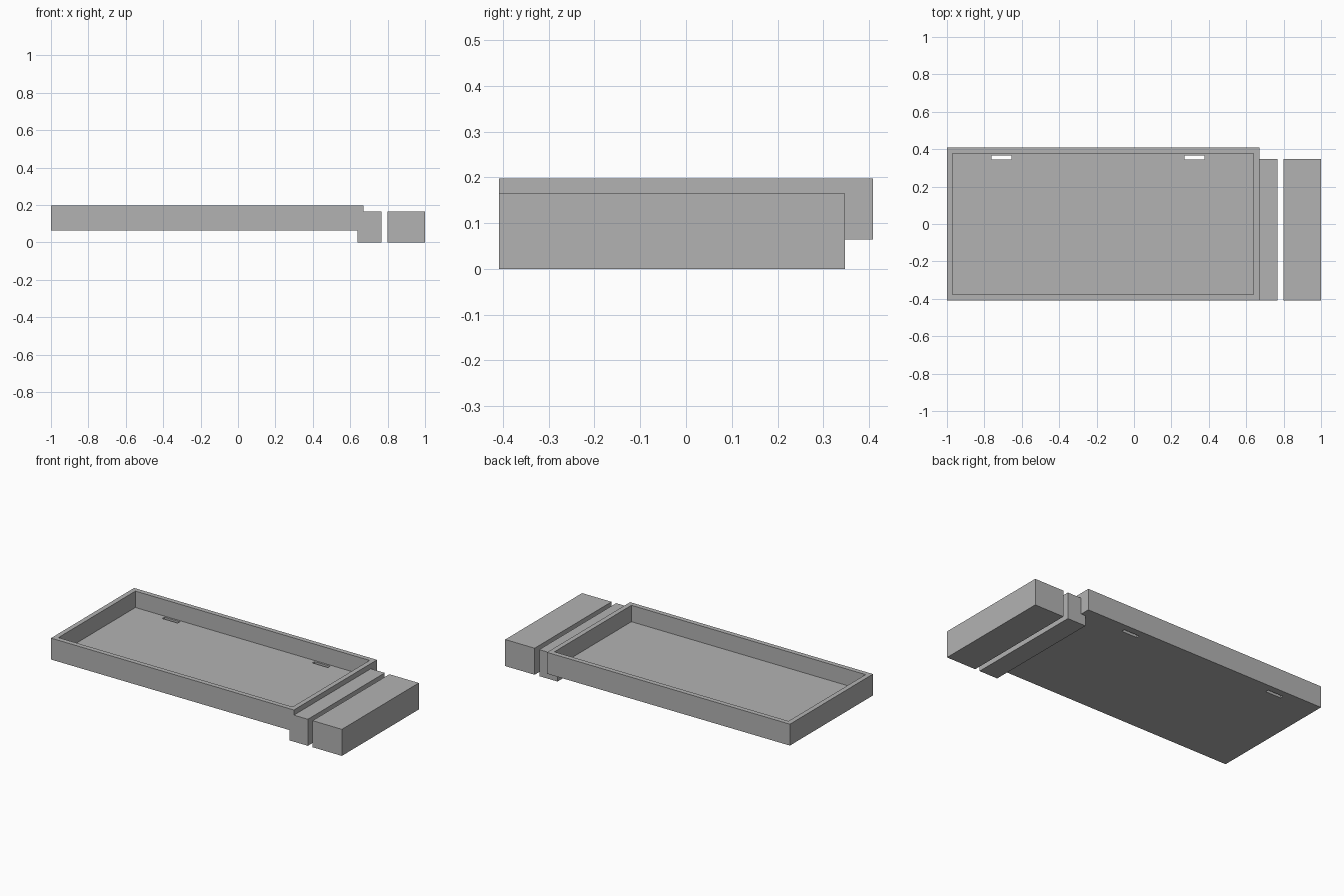
import bpy
import bmesh

default = bpy.data.objects.get("Cube")
if default:
    bpy.data.objects.remove(default, do_unlink=True)

grey = bpy.data.materials.new("plain_grey")
grey.use_nodes = True
colour = (0.45, 0.45, 0.45, 1)
grey.diffuse_color = colour
grey.node_tree.nodes["Principled BSDF"].inputs["Base Color"].default_value = colour

HALF_Y = 0.408
WALL = 0.03
TRAY_X = (-1.0, 0.67)
TRAY_Z = (0.064, 0.197)
FLOOR = 0.095
BLOCK_Y = (-HALF_Y, 0.347)
BLOCK_TOP = 0.165


def finish(name, bm):
    bmesh.ops.recalc_face_normals(bm, faces=bm.faces)
    mesh = bpy.data.meshes.new(name)
    bm.to_mesh(mesh)
    bm.free()
    mesh.materials.append(grey)
    obj = bpy.data.objects.new(name, mesh)
    bpy.context.collection.objects.link(obj)
    return obj


def extrude_profile(name, profile, y_range):
    """Extrude an (x, z) outline along y."""
    bm = bmesh.new()
    face = bm.faces.new([bm.verts.new((x, y_range[0], z)) for x, z in profile])
    out = bmesh.ops.extrude_face_region(bm, geom=[face])
    moved = [v for v in out["geom"] if isinstance(v, bmesh.types.BMVert)]
    bmesh.ops.translate(bm, verts=moved, vec=(0, y_range[1] - y_range[0], 0))
    return finish(name, bm)


def box(name, xs, ys, zs):
    corners = [(xs[0], zs[0]), (xs[1], zs[0]), (xs[1], zs[1]), (xs[0], zs[1])]
    return extrude_profile(name, corners, ys)


def cut(target, cutter):
    mod = target.modifiers.new(cutter.name, "BOOLEAN")
    mod.operation = "DIFFERENCE"
    mod.solver = "EXACT"
    mod.object = cutter
    bpy.context.view_layer.objects.active = target
    bpy.ops.object.modifier_apply(modifier=mod.name)
    bpy.data.objects.remove(cutter, do_unlink=True)


# Open tray with a thin rim
tray = box("tray", TRAY_X, (-HALF_Y, HALF_Y), TRAY_Z)
cut(tray, box("tray_cavity", (TRAY_X[0] + WALL, TRAY_X[1] - WALL),
              (WALL - HALF_Y, HALF_Y - WALL), (FLOOR, 0.3)))

# Two slots through the floor by the back wall
for x in (-0.763, 0.27):
    cut(tray, box("slot_cutter", (x, x + 0.107), (0.345, 0.366), (0, 0.15)))

# Stepped bracket that hooks under the end of the tray
inner, outer = TRAY_X[1] - WALL, 0.766
extrude_profile("stepped_bracket", [
    (inner, 0), (outer, 0), (outer, BLOCK_TOP), (TRAY_X[1], BLOCK_TOP),
    (TRAY_X[1], TRAY_Z[0]), (inner, TRAY_Z[0])], BLOCK_Y)

# Separate end block
box("end_block", (0.798, 1.0), BLOCK_Y, (0, BLOCK_TOP))
